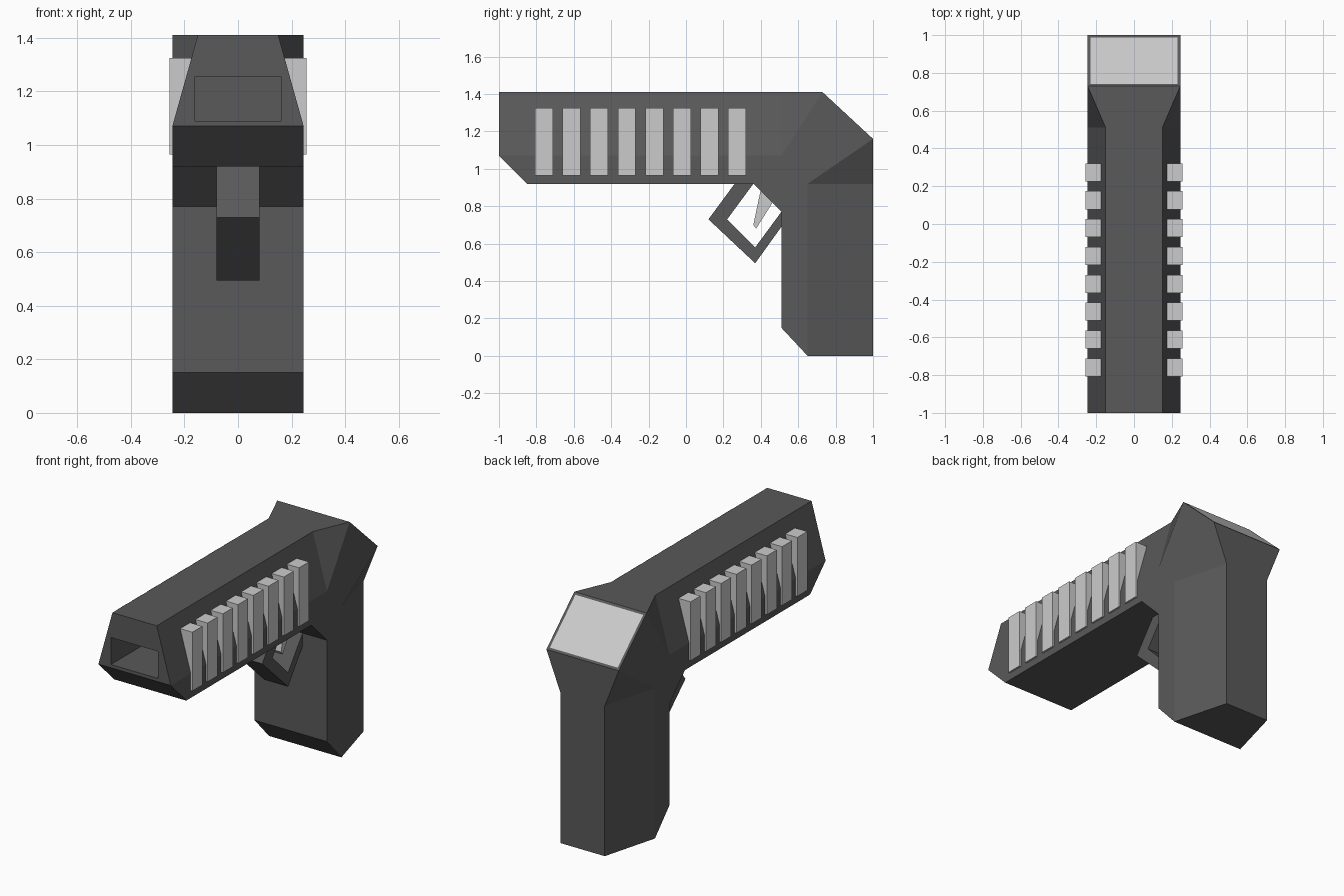
import bpy, bmesh

if "Cube" in bpy.data.objects:
    bpy.data.objects.remove(bpy.data.objects["Cube"])


def material(name, v):
    m = bpy.data.materials.new(name)
    m.diffuse_color = (v, v, v, 1)
    m.use_nodes = True
    m.node_tree.nodes["Principled BSDF"].inputs["Base Color"].default_value = m.diffuse_color
    return m


dark = material("dark_grey", 0.1)
light = material("light_grey", 0.6)
pale = material("pale_grey", 0.7)


def finish(bm, name, *mats):
    bmesh.ops.recalc_face_normals(bm, faces=bm.faces)
    me = bpy.data.meshes.new(name)
    bm.to_mesh(me)
    bm.free()
    for m in mats:
        me.materials.append(m)
    ob = bpy.data.objects.new(name, me)
    bpy.context.collection.objects.link(ob)
    return ob


def extrude_profile(name, pts, half, mat):
    """Side outline (y, z) extruded symmetrically across x."""
    bm = bmesh.new()
    a = [bm.verts.new((-half, y, z)) for y, z in pts]
    b = [bm.verts.new((half, y, z)) for y, z in pts]
    n = len(pts)
    bm.faces.new(a)
    bm.faces.new(b[::-1])
    for i in range(n):
        j = (i + 1) % n
        bm.faces.new((a[i], b[i], b[j], a[j]))
    return finish(bm, name, mat)


# Body: outline points (y, z, half width), then two points inside each flank
W, N = 0.245, 0.15
outline = [(-1, 1.41, N), (-1, 1.07, W), (-.85, .92, W), (.36, .92, W),
           (.51, .77, W), (.51, .15, W), (.65, 0, W), (1, 0, N),
           (1, .92, N), (1, 1.16, W), (.73, 1.41, W), (.51, 1.41, N)]
inner = [(.51, 1.07, W), (.65, .92, W)]
flank = [(0, 1, 12, 11), (1, 2, 3, 12), (11, 12, 10), (12, 3, 4, 13),
         (4, 5, 6, 13), (13, 6, 7, 8), (13, 8, 9), (12, 13, 9, 10)]
bm = bmesh.new()
sides = [[bm.verts.new((s * w, y, z)) for y, z, w in outline + inner] for s in (-1, 1)]
for side in sides:
    for f in flank:
        bm.faces.new([side[i] for i in f])
n = len(outline)
rim = []
for i in range(n):
    j = (i + 1) % n
    rim.append(bm.faces.new((sides[0][i], sides[1][i], sides[1][j], sides[0][j])))
bmesh.ops.recalc_face_normals(bm, faces=bm.faces)

# Rectangular muzzle recess in the front face
muzzle = rim[0]
for y in (-1, -0.55):
    bmesh.ops.inset_individual(bm, faces=[muzzle], thickness=0.02)
    mid = muzzle.calc_center_median().z
    for v in muzzle.verts:
        v.co = (0.16 if v.co.x > 0 else -0.16, y, 1.255 if v.co.z > mid else 1.09)

# Pale panel framed on the rear slope
panel = rim[9]
bmesh.ops.inset_individual(bm, faces=[panel], thickness=0.022)
panel.material_index = 1
finish(bm, "body", dark, pale)

# Side ribs
for s, label in ((-1, "left"), (1, "right")):
    for i in range(8):
        bm = bmesh.new()
        bmesh.ops.create_cube(bm, size=1)
        bmesh.ops.scale(bm, vec=(0.095, 0.096, 0.36), verts=bm.verts)
        bmesh.ops.translate(bm, vec=(s * 0.2085, -0.759 + i * 0.1474, 1.145), verts=bm.verts)
        finish(bm, f"rib_{label}_{i + 1}", light)

# Trigger guard and trigger
extrude_profile("trigger_guard", [(.26, .92), (.12, .73), (.37, .495), (.51, .69),
                                  (.51, .77), (.37, .58), (.22, .73), (.36, .92)], 0.08, dark)
extrude_profile("trigger", [(.40, .89), (.36, .70), (.375, .68), (.46, .815), (.46, .89)], 0.04, light)
